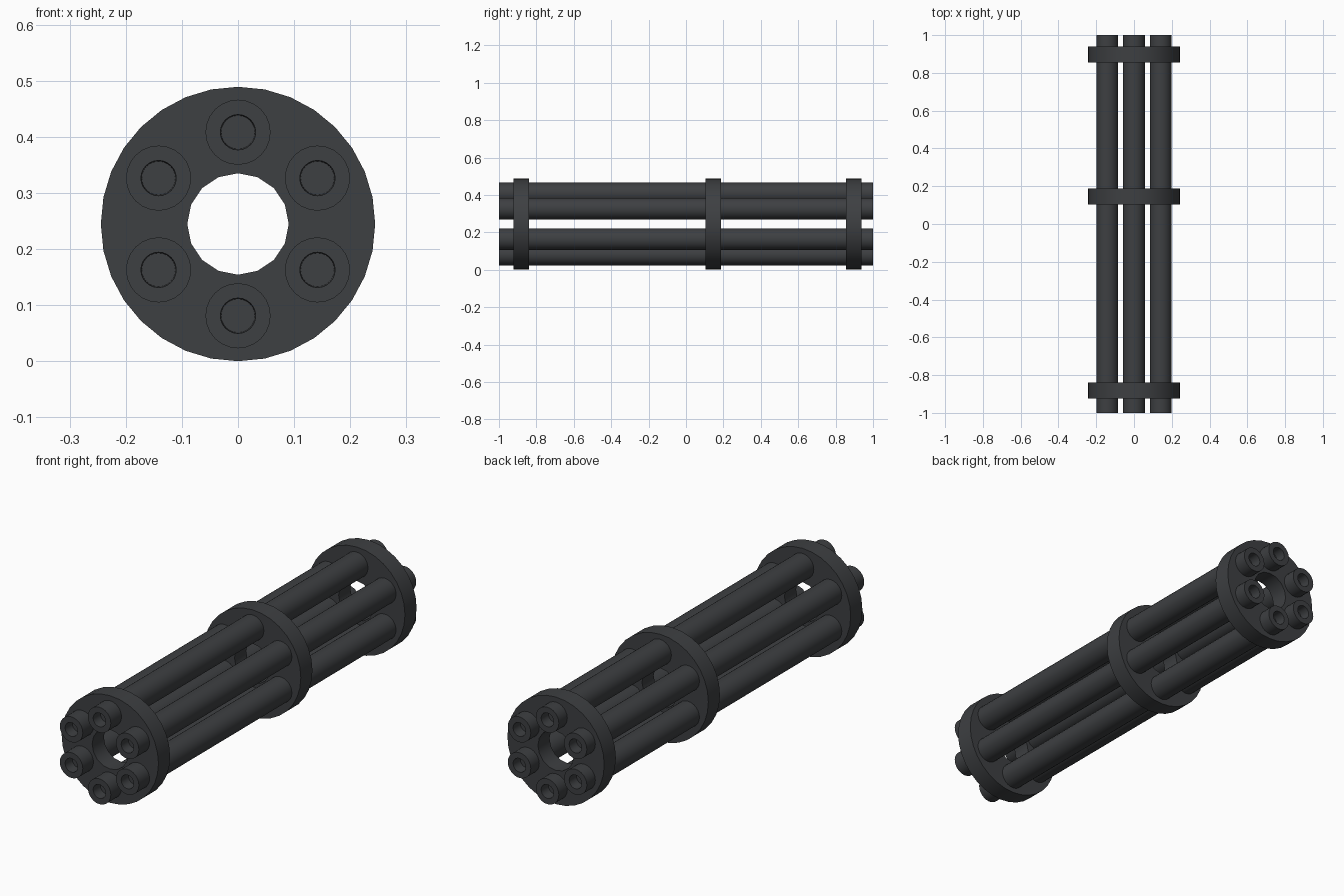
import bpy, bmesh, math
from mathutils import Vector

if "Cube" in bpy.data.objects:
    bpy.data.objects.remove(bpy.data.objects["Cube"])

CZ = 0.2445          # height of the cluster axis
mat = bpy.data.materials.new("gunmetal")
mat.diffuse_color = (0.047, 0.05, 0.054, 1)
mat.use_nodes = True
mat.node_tree.nodes["Principled BSDF"].inputs["Base Color"].default_value = mat.diffuse_color


def circle(bm, r, y, n):
    return [bm.verts.new((r * math.sin(2 * math.pi * k / n), y,
                          r * math.cos(2 * math.pi * k / n))) for k in range(n)]


def finish(bm, name, loc):
    bmesh.ops.recalc_face_normals(bm, faces=bm.faces)
    me = bpy.data.meshes.new(name)
    bm.to_mesh(me)
    bm.free()
    me.materials.append(mat)
    ob = bpy.data.objects.new(name, me)
    ob.location = loc
    bpy.context.collection.objects.link(ob)
    bpy.ops.object.select_all(action='DESELECT')
    ob.select_set(True)
    bpy.context.view_layer.objects.active = ob
    bpy.ops.object.shade_smooth_by_angle(angle=math.radians(35))
    return ob


def clamp_ring(name, y):
    # flat annulus, extruded along the axis
    bm = bmesh.new()
    edges = []
    for r, n in ((0.2445, 32), (0.0905, 16)):
        v = circle(bm, r, -0.042, n)
        edges += [bm.edges.new((v[i], v[(i + 1) % n])) for i in range(n)]
    bmesh.ops.triangle_fill(bm, edges=edges, use_beauty=True)
    res = bmesh.ops.extrude_face_region(bm, geom=bm.faces[:], use_keep_orig=True)
    top = [g for g in res["geom"] if isinstance(g, bmesh.types.BMVert)]
    bmesh.ops.translate(bm, verts=top, vec=Vector((0, 0.084, 0)))
    finish(bm, name, (0, y, CZ))


def barrel(name, x, z):
    # lathed tube with a blind bore at each end
    n = 24
    profile = [(0.030, -0.95), (0.0315, -1), (0.058, -1),
               (0.058, 1), (0.0315, 1), (0.030, 0.95)]
    bm = bmesh.new()
    loops = [circle(bm, r, y, n) for r, y in profile]
    for a, b in zip(loops, loops[1:]):
        for i in range(n):
            j = (i + 1) % n
            bm.faces.new((a[i], a[j], b[j], b[i]))
    bm.faces.new(loops[0])
    bm.faces.new(loops[-1])
    finish(bm, name, (x, 0, z))


# six barrels around the axis
for k in range(6):
    a = k * math.pi / 3
    barrel(f"barrel_{k + 1}", 0.1635 * math.sin(a), CZ + 0.1635 * math.cos(a))

# three rings holding the barrels
for name, y in (("front_ring", -0.881), ("middle_ring", 0.146), ("rear_ring", 0.897)):
    clamp_ring(name, y)
